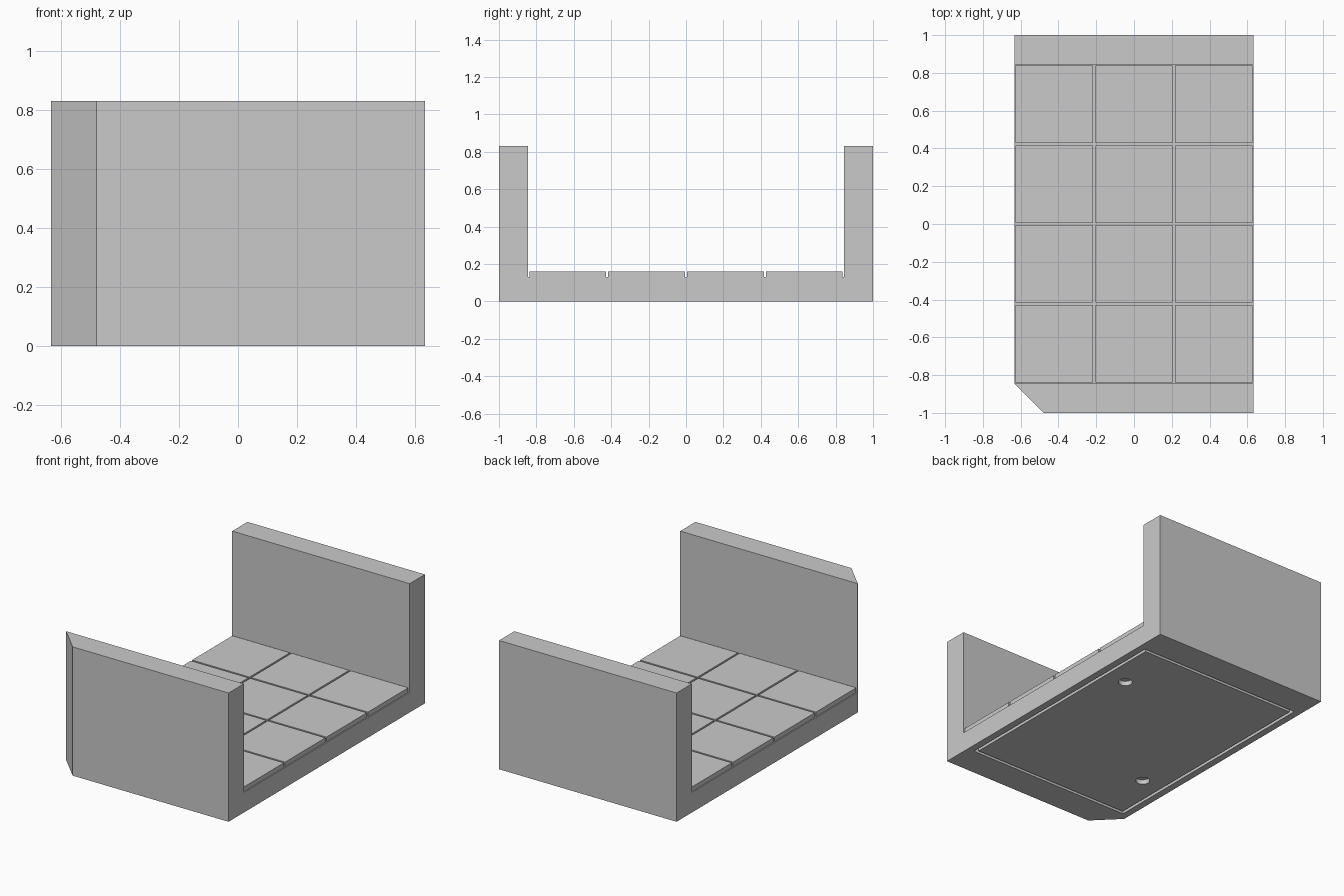
import bpy
import bmesh
from mathutils import Matrix

cube = bpy.data.objects.get("Cube")
if cube:
    bpy.data.objects.remove(cube, do_unlink=True)

HALF_X, HALF_Y = 0.633, 1.0
WALL_IN, WALL_TOP = 0.845, 0.83
FLOOR, TILE_TOP = 0.13, 0.16
PITCH, TILE = 0.422, 0.41
RECESS, GROOVE = 0.03, 0.02

grey = bpy.data.materials.new("plain_grey")
grey.use_nodes = True
colour = (0.59, 0.59, 0.59, 1)
grey.diffuse_color = colour
grey.node_tree.nodes["Principled BSDF"].inputs["Base Color"].default_value = colour


def make_object(name, bm):
    bmesh.ops.recalc_face_normals(bm, faces=bm.faces)
    mesh = bpy.data.meshes.new(name)
    bm.to_mesh(mesh)
    bm.free()
    mesh.materials.append(grey)
    obj = bpy.data.objects.new(name, mesh)
    bpy.context.collection.objects.link(obj)
    return obj


def loft(name, loops, ring=False):
    """Join point loops in order; cap both ends, or close into a ring."""
    bm = bmesh.new()
    loops = [[bm.verts.new(p) for p in loop] for loop in loops]
    pairs = list(zip(loops, loops[1:]))
    if ring:
        pairs.append((loops[-1], loops[0]))
    else:
        bm.faces.new(loops[0])
        bm.faces.new(loops[-1])
    for a, b in pairs:
        for i in range(len(a)):
            j = (i + 1) % len(a)
            bm.faces.new((a[i], a[j], b[j], b[i]))
    return make_object(name, bm)


def cut(target, cutter):
    cutter.hide_render = True
    mod = target.modifiers.new("cut", "BOOLEAN")
    mod.operation = "DIFFERENCE"
    mod.solver = "EXACT"
    mod.object = cutter
    bpy.context.view_layer.objects.active = target
    bpy.ops.object.modifier_apply(modifier=mod.name)
    bpy.data.objects.remove(cutter, do_unlink=True)


def rectangle(x, y, z):
    return [(-x, -y, z), (x, -y, z), (x, y, z), (-x, y, z)]


# Base and both end walls: a U profile carried across the width
profile = [(-HALF_Y, 0), (HALF_Y, 0), (HALF_Y, WALL_TOP), (WALL_IN, WALL_TOP),
           (WALL_IN, FLOOR), (-WALL_IN, FLOOR), (-WALL_IN, WALL_TOP), (-HALF_Y, WALL_TOP)]
body = loft("base_and_walls", [[(x, y, z) for y, z in profile] for x in (-HALF_X, HALF_X)])

# Slanted corner at the front
size, margin = 0.154, 0.1
corner = [(-HALF_X - margin, -HALF_Y + size + margin),
          (-HALF_X + size + margin, -HALF_Y - margin),
          (-HALF_X - margin, -HALF_Y - margin)]
cut(body, loft("corner_cutter", [[(x, y, z) for x, y in corner] for z in (-1, 1)]))

# Rectangular groove in the underside
x, y = 0.587, 0.803
outer, inner = (x, y), (x - GROOVE, y - GROOVE)
section = [(outer, -RECESS), (outer, RECESS), (inner, RECESS), (inner, -RECESS)]
cut(body, loft("groove_cutter", [rectangle(*half, z) for half, z in section], ring=True))

# Two round sockets in the underside
for side in (-1, 1):
    bm = bmesh.new()
    bmesh.ops.create_cone(bm, cap_ends=True, segments=32, radius1=0.042, radius2=0.042,
                          depth=2 * RECESS,
                          matrix=Matrix.Translation((side * PITCH, side * PITCH, 0)))
    cut(body, make_object("socket_cutter", bm))

# Floor tiles in a three by four grid
bm = bmesh.new()
height = TILE_TOP - FLOOR
for col in (-1, 0, 1):
    for row in (-1.5, -0.5, 0.5, 1.5):
        place = Matrix.Translation((col * PITCH, row * PITCH, FLOOR + height / 2))
        bmesh.ops.create_cube(bm, size=1, matrix=place @ Matrix.Diagonal((TILE, TILE, height, 1)))
make_object("floor_tiles", bm)
